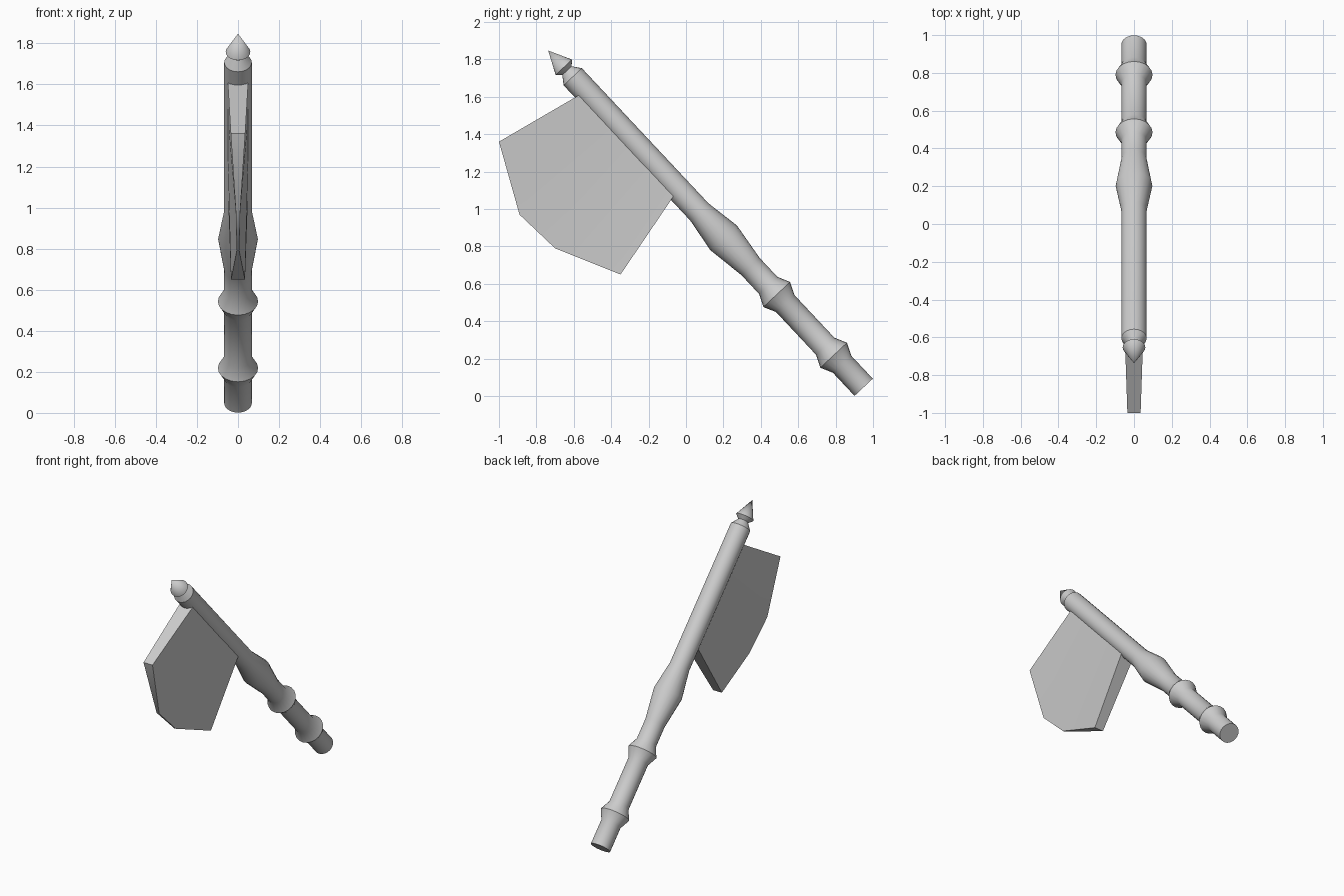
import bpy, bmesh, math
from mathutils import Matrix, Vector

if "Cube" in bpy.data.objects:
    bpy.data.objects.remove(bpy.data.objects["Cube"])

SIDES = 20


def add_object(name, bm, angle):
    bmesh.ops.recalc_face_normals(bm, faces=bm.faces)
    me = bpy.data.meshes.new(name)
    bm.to_mesh(me)
    bm.free()
    ob = bpy.data.objects.new(name, me)
    bpy.context.collection.objects.link(ob)
    bpy.ops.object.select_all(action='DESELECT')
    ob.select_set(True)
    bpy.context.view_layer.objects.active = ob
    bpy.ops.object.shade_smooth_by_angle(angle=math.radians(angle))
    return ob


# Tilted frame shared by all turned parts: local z runs up the shaft
axis = Vector((0, -0.684, 0.730)).normalized()
tilt = Matrix.Translation((0, 0.95, 0.047)) @ Vector((0, 0, 1)).rotation_difference(axis).to_matrix().to_4x4()


def lathe(name, profile):
    bm = bmesh.new()
    rings = []
    for r, t in profile:
        n = 1 if r == 0 else SIDES
        rings.append([bm.verts.new(tilt @ Vector((r * math.cos(2 * math.pi * i / SIDES),
                                                  r * math.sin(2 * math.pi * i / SIDES), t)))
                      for i in range(n)])
    for a, b in zip(rings, rings[1:]):
        for i in range(SIDES):
            j = (i + 1) % SIDES
            if len(b) == 1:
                bm.faces.new((a[i], a[j], b[0]))
            else:
                bm.faces.new((a[i], a[j], b[j], b[i]))
    bm.faces.new(rings[0])
    return add_object(name, bm, 30)


# Shaft with two grip rings, a swelling and a pointed finial
R = 0.067
profile = [(R, 0)]
for t in (0.235, 0.68):
    profile += [(R, t - 0.066), (0.098, t), (R, t + 0.066)]
profile += [(R, 0.885), (0.097, 1.095), (R, 1.285), (R, 2.275),
            (0.034, 2.32), (0.06, 2.345), (0, 2.467)]
lathe("shaft", profile)

# Blade: root row inside the shaft, outer row thick at the corners and thin between
outer = [(-1.0, 1.36, 0.035), (-0.89, 0.97, 0.010), (-0.70, 0.79, 0.006), (-0.35, 0.65, 0.034)]
top, low = Vector((-0.557, 1.618)), Vector((-0.045, 1.10))
bm = bmesh.new()
root_row, edge_row = [], []
for i, (y, z, w) in enumerate(outer):
    p = top.lerp(low, i / 3)
    root_row.append([bm.verts.new((s * 0.05, p.x, p.y)) for s in (-1, 1)])
    edge_row.append([bm.verts.new((s * w, y, z)) for s in (-1, 1)])
for i in range(3):
    a, b, c, d = root_row[i], root_row[i + 1], edge_row[i + 1], edge_row[i]
    for s in (0, 1):
        bm.faces.new((a[s], b[s], c[s], d[s]))
    bm.faces.new((d[0], c[0], c[1], d[1]))
    bm.faces.new((a[0], b[0], b[1], a[1]))
for i in (0, 3):
    bm.faces.new((root_row[i][0], root_row[i][1], edge_row[i][1], edge_row[i][0]))
add_object("blade", bm, 40)
